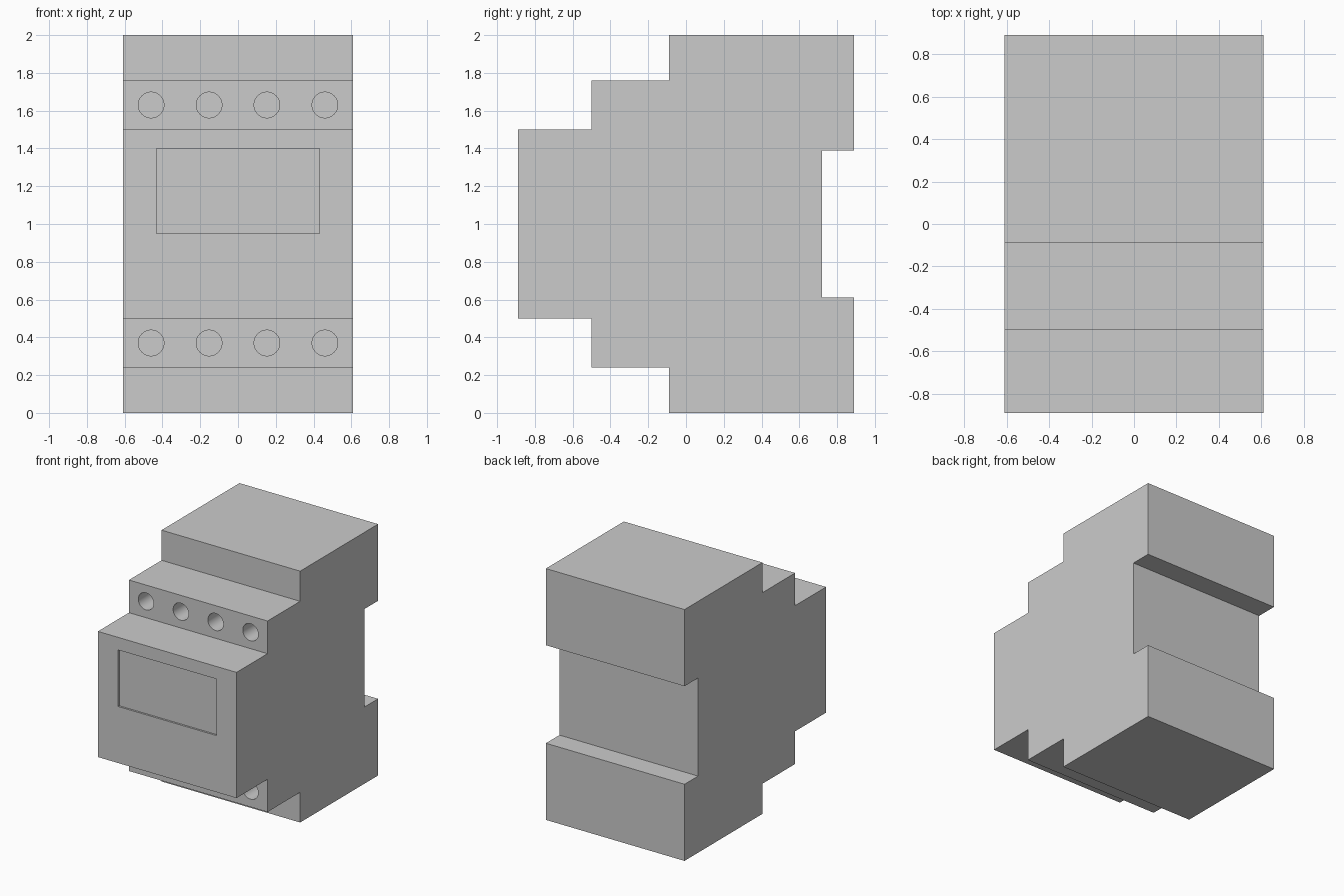
import bpy, bmesh, math

if "Cube" in bpy.data.objects:
    bpy.data.objects.remove(bpy.data.objects["Cube"])

HALF_W = 0.61


def mesh_object(name, bm):
    bmesh.ops.recalc_face_normals(bm, faces=bm.faces)
    mesh = bpy.data.meshes.new(name)
    bm.to_mesh(mesh)
    bm.free()
    ob = bpy.data.objects.new(name, mesh)
    bpy.context.collection.objects.link(ob)
    return ob


# Stepped housing: upper half of the side profile (y, z above middle), mirrored down
upper = [(-0.89, 0.5), (-0.5, 0.5), (-0.5, 0.76), (-0.09, 0.76),
         (-0.09, 1.0), (0.89, 1.0), (0.89, 0.39), (0.72, 0.39)]
profile = upper + [(y, -z) for y, z in reversed(upper)]
bm = bmesh.new()
side = bm.faces.new([bm.verts.new((-HALF_W, y, 1 + z)) for y, z in profile])
ext = bmesh.ops.extrude_face_region(bm, geom=[side])
bmesh.ops.translate(bm, vec=(2 * HALF_W, 0, 0),
                    verts=[g for g in ext["geom"] if isinstance(g, bmesh.types.BMVert)])
housing = mesh_object("meter_housing", bm)

# Cutters: two rows of terminal holes and the shallow display window
cutters = []
for z in (0.37, 1.63):
    for x in (-0.46, -0.153, 0.153, 0.46):
        bpy.ops.mesh.primitive_cylinder_add(vertices=48, radius=0.068, depth=0.4,
                                            location=(x, -0.5, z),
                                            rotation=(math.pi / 2, 0, 0))
        cutters.append(bpy.context.object)
        cutters[-1].name = "terminal_hole_cutter"
bpy.ops.mesh.primitive_cube_add(size=1, location=(0, -0.89, 1.175))
window = bpy.context.object
window.name = "display_window_cutter"
window.scale = (0.865, 0.03, 0.45)
cutters.append(window)

bpy.ops.object.select_all(action='DESELECT')
housing.select_set(True)
bpy.context.view_layer.objects.active = housing
for cutter in cutters:
    cutter.hide_render = True
    mod = housing.modifiers.new(cutter.name, 'BOOLEAN')
    mod.operation = 'DIFFERENCE'
    mod.solver = 'EXACT'
    mod.object = cutter
    bpy.ops.object.modifier_apply(modifier=mod.name)
for cutter in cutters:
    bpy.data.objects.remove(cutter)

# Smooth hole walls, crisp housing edges
bpy.ops.object.shade_smooth_by_angle(angle=math.radians(30))
